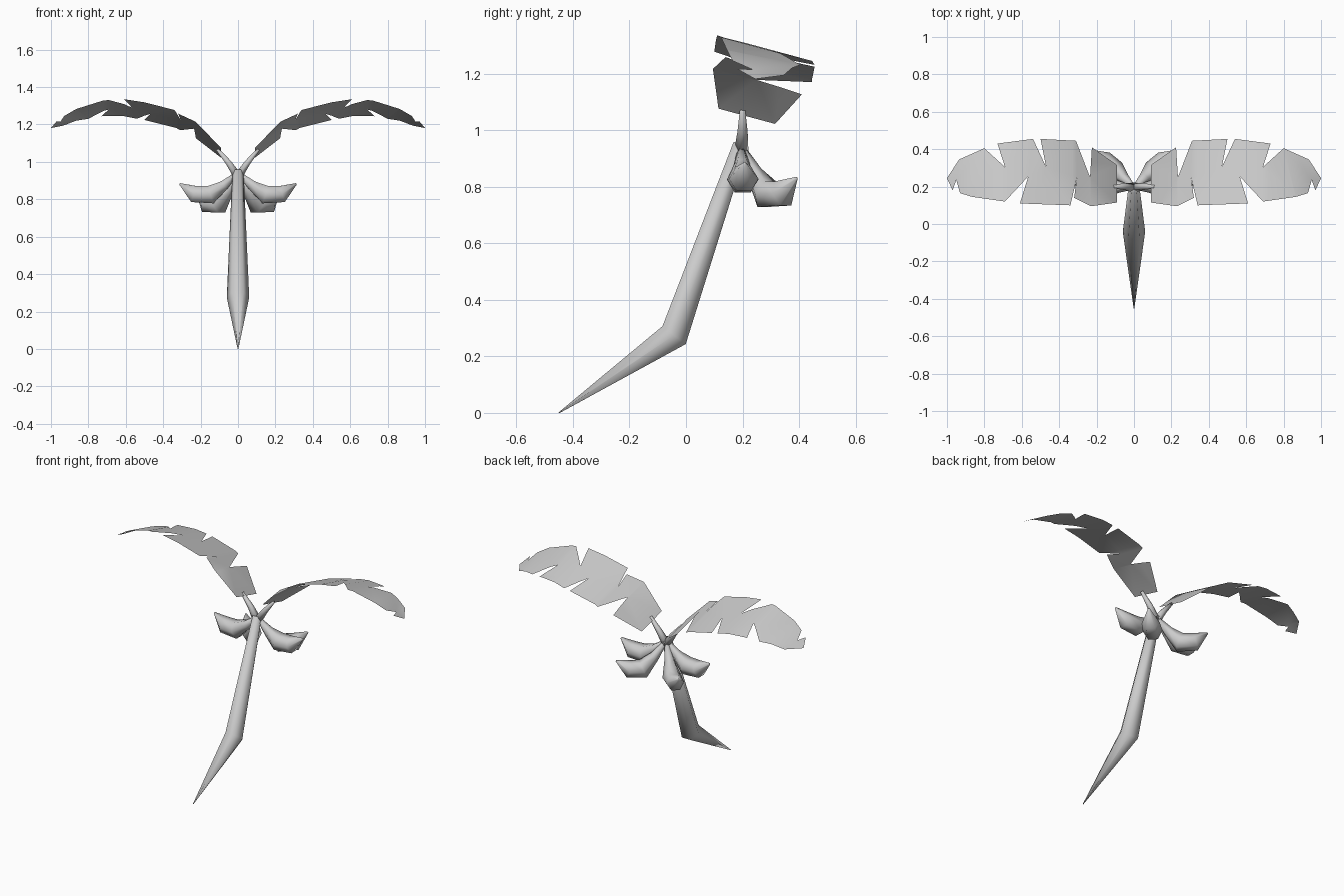
import bpy, bmesh, math
from mathutils import Vector

cube = bpy.data.objects.get("Cube")
if cube:
    bpy.data.objects.remove(cube, do_unlink=True)

GREY = (0.6, 0.6, 0.6, 1)
mat = bpy.data.materials.new("plain_grey")
mat.use_nodes = True
mat.diffuse_color = GREY
mat.node_tree.nodes["Principled BSDF"].inputs["Base Color"].default_value = GREY


def finish(name, bm):
    mesh = bpy.data.meshes.new(name)
    bm.to_mesh(mesh)
    bm.free()
    mesh.materials.append(mat)
    mesh.shade_smooth()
    obj = bpy.data.objects.new(name, mesh)
    bpy.context.collection.objects.link(obj)
    return obj


def tube(name, points, radii, side, sides=6):
    """Tapered tube along a path; side is the horizontal axis across it."""
    bm = bmesh.new()
    points = [Vector(p) for p in points]
    side = Vector(side)
    rings = []
    for i, (p, r) in enumerate(zip(points, radii)):
        before = (p - points[max(i - 1, 0)]).normalized()
        after = (points[min(i + 1, len(points) - 1)] - p).normalized()
        up = (before + after).normalized().cross(side).normalized()
        angles = [math.tau * k / sides for k in range(sides)]
        rings.append([bm.verts.new(p + r * (math.cos(a) * side + math.sin(a) * up))
                      for a in angles])
    for a, b in zip(rings, rings[1:]):
        for k in range(sides):
            n = (k + 1) % sides
            bm.faces.new((a[k], a[n], b[n], b[k]))
    bm.faces.new(rings[0][::-1])
    bm.faces.new(rings[-1])
    bmesh.ops.recalc_face_normals(bm, faces=bm.faces)
    return finish(name, bm)


# Leaf outline seen from above: torn rear edge, tip, torn front edge
OUTLINE = [(.09, .315), (.225, .41), (.235, .25), (.31, .445), (.5, .455),
           (.47, .305), (.54, .455), (.73, .43), (.69, .305), (.8, .405),
           (.935, .345), (1, .245), (.97, .18), (.95, .235), (.93, .165),
           (.865, .145), (.69, .12), (.565, .255), (.61, .11), (.34, .1),
           (.305, .25), (.32, .14), (.23, .095), (.09, .115)]
# Arch of the leaf along its length
ARCH = [(.09, 1.08), (.23, 1.215), (.33, 1.275), (.5, 1.32), (.61, 1.338),
        (.72, 1.335), (.865, 1.295), (.935, 1.26), (1, 1.22)]


def leaf_height(x, y):
    for (x0, z0), (x1, z1) in zip(ARCH, ARCH[1:]):
        if x <= x1 + 1e-4:
            break
    return z0 + (z1 - z0) * (x - x0) / (x1 - x0) - .27 * (y - .1)


def leaf(name, s):
    bm = bmesh.new()
    face = bm.faces.new([bm.verts.new((x, y, 0)) for x, y in OUTLINE])
    bmesh.ops.triangulate(bm, faces=[face])
    for x, _ in ARCH[1:-1]:
        bmesh.ops.bisect_plane(bm, geom=bm.verts[:] + bm.edges[:] + bm.faces[:],
                               plane_co=(x, 0, 0), plane_no=(1, 0, 0))
    for v in bm.verts:
        v.co.z = leaf_height(v.co.x, v.co.y)
        v.co.x *= s
    bm.normal_update()
    for f in bm.faces:
        if f.normal.z < 0:
            f.normal_flip()
    return finish(name, bm)


# Fruit path: distance out, height, radius
FRUIT = [(.015, .93, .014), (.075, .875, .03), (.145, .825, .056),
         (.235, .828, .052), (.312, .883, .005)]


def fruit(name, s, angle, drop, length):
    out = Vector((s * math.cos(angle), math.sin(angle), 0))
    base = Vector((0, .195, 0))
    points = [base + out * r * length + Vector((0, 0, z - drop * min(r / .14, 1)))
              for r, z, _ in FRUIT]
    return tube(name, points, [f[2] for f in FRUIT], (-out.y, out.x, 0))


# Bent trunk rising from a pointed root
tube("trunk", [(0, -.45, 0), (0, -.042, .275), (0, .193, .95)],
     [.002, .06, .03], (1, 0, 0))

# Paired stalks, leaves and fruits
for s, word in ((1, "left"), (-1, "right")):
    tube(word + "_stalk", [(0, .195, .92), (s * .05, .2, .995), (s * .11, .2, 1.068)],
         [.026, .018, .01], (0, 1, 0))
    leaf(word + "_leaf", s)
    fruit(word + "_side_fruit", s, .04, 0, 1)
    fruit(word + "_rear_fruit", s, math.radians(42), .052, .94)
